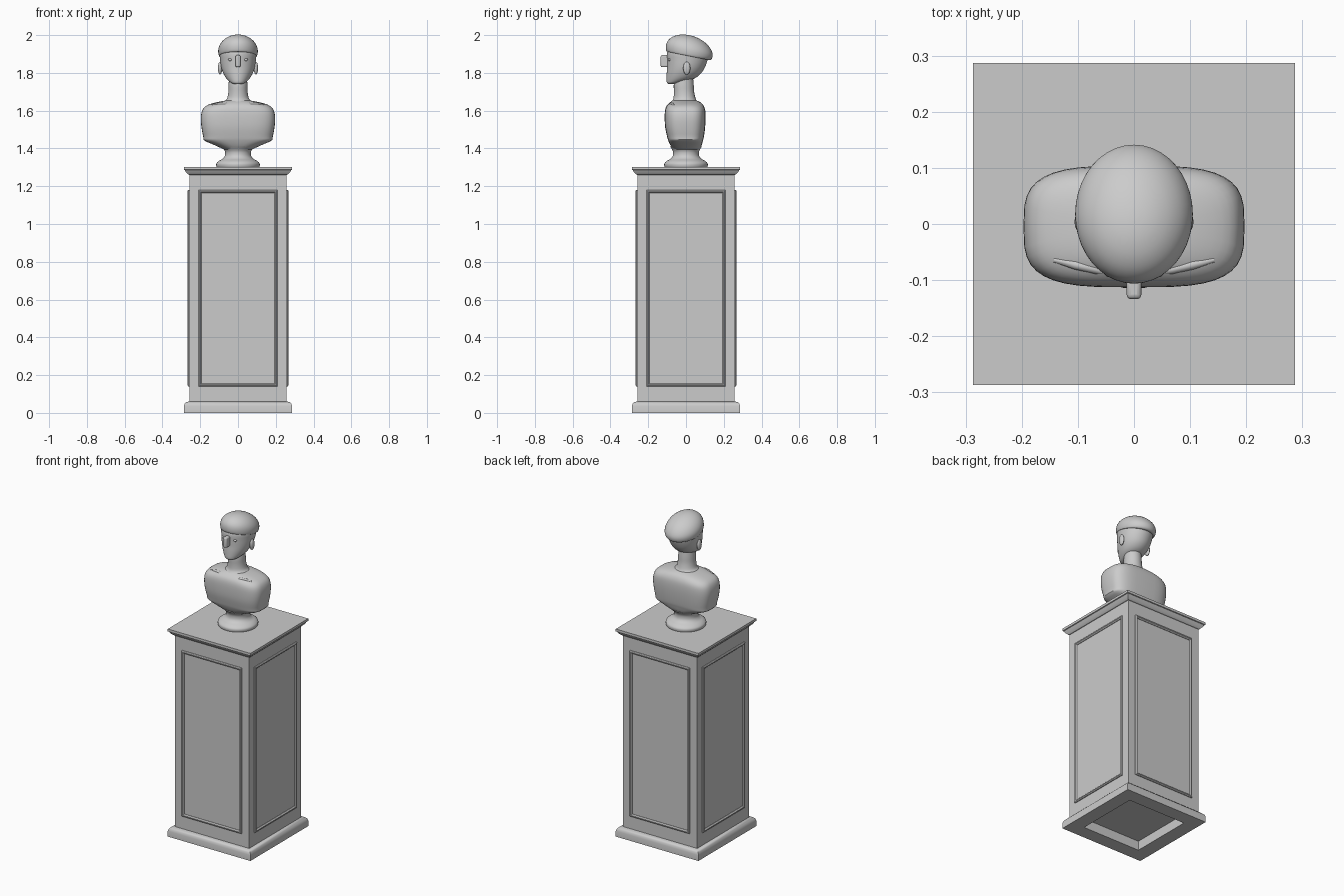
import bpy, math
from mathutils import Vector

if "Cube" in bpy.data.objects:
    bpy.data.objects.remove(bpy.data.objects["Cube"])


def finish(name, verts, faces, smooth=None):
    me = bpy.data.meshes.new(name)
    me.from_pydata(verts, [], faces)
    ob = bpy.data.objects.new(name, me)
    bpy.context.collection.objects.link(ob)
    bpy.ops.object.select_all(action='DESELECT')
    ob.select_set(True)
    bpy.context.view_layer.objects.active = ob
    bpy.ops.object.mode_set(mode='EDIT')
    bpy.ops.mesh.select_all(action='SELECT')
    bpy.ops.mesh.normals_make_consistent(inside=False)
    bpy.ops.object.mode_set(mode='OBJECT')
    if smooth:
        bpy.ops.object.shade_smooth_by_angle(angle=math.radians(smooth))
    return ob


def rect_sweep(name, profile, hx, hy, closed=False, smooth=None):
    """Mitred rectangular sweep; profile = (outward offset, height)."""
    verts = [(sx * (hx + o), sy * (hy + o), z) for o, z in profile
             for sx, sy in ((-1, -1), (1, -1), (1, 1), (-1, 1))]
    n = len(profile)
    faces = []
    for i in range(n if closed else n - 1):
        a, b = 4 * i, 4 * ((i + 1) % n)
        faces += [(a + j, a + (j + 1) % 4, b + (j + 1) % 4, b + j) for j in range(4)]
    if not closed:
        faces += [(3, 2, 1, 0), tuple(range(4 * n - 4, 4 * n))]
    return finish(name, verts, faces, smooth)


def catmull(rows, sub):
    """Smoothly interpolate a list of ring descriptions."""
    p = [rows[0]] + rows + [rows[-1]]
    out = []
    for i in range(1, len(p) - 2):
        for s in range(sub):
            t = s / sub
            out.append([0.5 * (2 * b + (c - a) * t + (2 * a - 5 * b + 4 * c - d) * t * t
                               + (3 * b - a - 3 * c + d) * t ** 3)
                        for a, b, c, d in zip(*p[i - 1:i + 3])])
    return out + [rows[-1]]


def loft(name, rows, seg=40, sub=3, slope=0.0, smooth=40):
    """Superellipse rings: (z, half width, front y, back y, exponent)."""
    rings = catmull(rows, sub)
    verts = []
    for z, rx, y0, y1, e in rings:
        for k in range(seg):
            a = 2 * math.pi * k / seg
            c, s = math.cos(a), math.sin(a)
            x = rx * math.copysign(abs(c) ** (2 / e), c)
            y = (y0 + y1) / 2 + (y1 - y0) / 2 * math.copysign(abs(s) ** (2 / e), s)
            verts.append((x, y, z + slope * y))
    faces = [(i * seg + k, i * seg + (k + 1) % seg, (i + 1) * seg + (k + 1) % seg, (i + 1) * seg + k)
             for i in range(len(rings) - 1) for k in range(seg)]
    faces += [tuple(range(seg))[::-1], tuple(range(len(verts) - seg, len(verts)))]
    return finish(name, verts, faces, smooth)


def ellipsoid(name, loc, size):
    bpy.ops.mesh.primitive_uv_sphere_add(segments=20, ring_count=12, location=loc)
    ob = bpy.context.object
    ob.name = name
    ob.scale = size
    bpy.ops.object.shade_smooth()
    return ob


# pedestal: hollow base moulding, shaft, cap
rect_sweep("base_moulding", [(-.06, 0), (.027, 0), (.027, .035), (.023, .048), (.014, .057),
                             (0, .06), (-.06, .06)], .26, .26, closed=True, smooth=35)
rect_sweep("shaft", [(0, .058), (0, 1.265)], .258, .258)
rect_sweep("cap", [(0, 1.26), (.006, 1.262), (.016, 1.272), (.024, 1.286), (.029, 1.288),
                   (.029, 1.303)], .258, .258, smooth=25)

# panel moulding on each of the four sides
for i, side in enumerate(("front", "right", "back", "left")):
    fr = rect_sweep("panel_frame_" + side, [(0, -.004), (0, .005), (-.005, .009), (-.01, .009),
                                            (-.016, .003), (-.016, -.004)], .208, .52, closed=True)
    a = i * math.pi / 2
    fr.rotation_euler = (math.pi / 2, 0, a)
    fr.location = (.258 * math.sin(a), -.258 * math.cos(a), .66)

# turned socle under the bust
loft("socle", [(z, r, -r, r, 2) for z, r in
               ((1.30, .112), (1.308, .115), (1.322, .114), (1.335, .1), (1.345, .082),
                (1.36, .07), (1.38, .068), (1.395, .074), (1.41, .085))])

# torso and neck
loft("torso", [(1.395, .075, -.068, .072, 2.2), (1.418, .125, -.083, .083, 2.8),
               (1.442, .178, -.094, .09, 3.4), (1.462, .184, -.1, .095, 3.4),
               (1.51, .193, -.11, .101, 3.4), (1.56, .197, -.113, .104, 3.4),
               (1.60, .19, -.111, .102, 3.4), (1.625, .17, -.103, .094, 3),
               (1.642, .125, -.087, .08, 2.6), (1.653, .07, -.07, .058, 2.2)])
loft("neck", [(1.635, .095, -.09, .075, 2), (1.652, .07, -.074, .058, 2),
              (1.668, .057, -.066, .05, 2), (1.70, .051, -.064, .043, 2),
              (1.735, .05, -.065, .041, 2), (1.768, .048, -.06, .038, 2)])

# head and hair
loft("head", [(1.742, .022, -.096, -.06, 2), (1.748, .037, -.101, -.03, 2),
              (1.758, .05, -.103, .012, 2), (1.775, .065, -.103, .053, 2),
              (1.80, .079, -.102, .082, 2), (1.83, .089, -.1, .1, 2),
              (1.87, .095, -.1, .115, 2), (1.91, .097, -.099, .12, 2),
              (1.95, .08, -.075, .1, 2)])
hair = [(1.893, .094, -.093, .116, 2), (1.893, .1, -.102, .128, 2), (1.905, .104, -.106, .138, 2)]
for deg in (6, 20, 35, 50, 64, 76, 86):
    c, s = math.cos(math.radians(deg)), math.sin(math.radians(deg))
    hair.append((1.917 + .086 * s, .105 * c, .018 - .124 * c, .018 + .124 * c, 2))
loft("hair", hair, slope=-.2)

# nose
bpy.ops.mesh.primitive_cube_add(size=1, location=(0, -.112, 1.862))
nose = bpy.context.object
nose.name = "nose"
nose.scale = (.026, .044, .064)
bpy.ops.object.transform_apply(location=False, rotation=False, scale=True)
bev = nose.modifiers.new("Round", 'BEVEL')
bev.width, bev.segments = .008, 3
bpy.ops.object.shade_smooth_by_angle()

# paired features: eyes, ears, collarbones
for side, s in (("left", -1), ("right", 1)):
    ellipsoid("eye_" + side, (s * .042, -.088, 1.87), (.01, .007, .007))
    ellipsoid("ear_" + side, (s * .095, .004, 1.825), (.011, .019, .034))
    cu = bpy.data.curves.new("collarbone_" + side, 'CURVE')
    cu.dimensions = '3D'
    cu.bevel_depth, cu.bevel_resolution, cu.use_fill_caps = .008, 2, True
    sp = cu.splines.new('POLY')
    pts = [(.045, -.087, 1.632), (.068, -.081, 1.636), (.105, -.073, 1.635), (.142, -.064, 1.628)]
    sp.points.add(len(pts) - 1)
    for p, (x, y, z), r in zip(sp.points, pts, (.6, 1, 1, .6)):
        p.co = (s * x, y, z, 1)
        p.radius = r
    bpy.context.collection.objects.link(bpy.data.objects.new("collarbone_" + side, cu))
